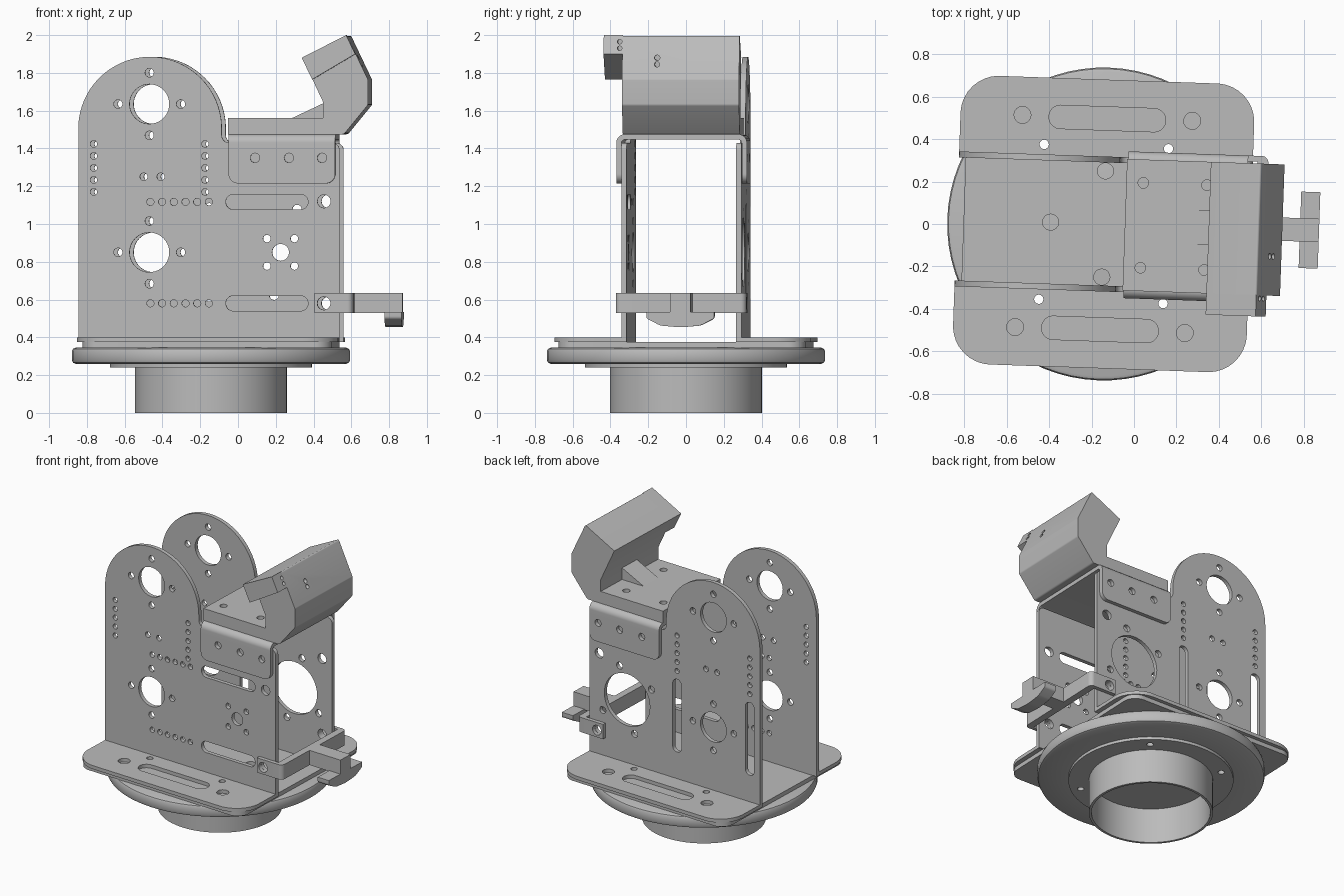
import bpy, bmesh
from math import sin, cos, pi, radians
from mathutils import Vector

if "Cube" in bpy.data.objects:
    bpy.data.objects.remove(bpy.data.objects["Cube"])

grey = bpy.data.materials.new("light grey")
grey.use_nodes = True
grey.diffuse_color = (0.5, 0.5, 0.5, 1)
grey.node_tree.nodes["Principled BSDF"].inputs["Base Color"].default_value = (0.5, 0.5, 0.5, 1)

TURN, CENTRE = radians(-2), (-0.143, 0, 0)


# ---- outline helpers ----
def rounded(corners, steps=10):
    """Polygon from (a, b, radius) corners, with each corner filleted."""
    pts, n = [], len(corners)
    for i, (a, b, r) in enumerate(corners):
        p = Vector((a, b))
        if r == 0:
            pts.append(p)
            continue
        d1 = (Vector(corners[i - 1][:2]) - p).normalized()
        d2 = (Vector(corners[(i + 1) % n][:2]) - p).normalized()
        half = d1.angle(d2) / 2
        mid = p + (d1 + d2).normalized() * r / sin(half)
        t = r * cos(half) / sin(half)
        v1, v2 = p + d1 * t - mid, p + d2 * t - mid
        for k in range(steps + 1):
            pts.append(mid + v1.lerp(v2, k / steps).normalized() * r)
    return pts


def rect(a0, b0, a1, b1, r=0):
    return rounded([(a0, b0, r), (a1, b0, r), (a1, b1, r), (a0, b1, r)])


def circle(a, b, r):
    n = 40 if r > 0.08 else 16
    return [Vector((a + r * cos(2 * pi * k / n), b + r * sin(2 * pi * k / n))) for k in range(n)]


def ring(a, b, dist, r, angles=(0, 90, 180, 270)):
    return [circle(a + dist * cos(radians(t)), b + dist * sin(radians(t)), r) for t in angles]


# ---- solid helpers ----
PLACE = {"x": lambda a, b, h: (h, a, b), "y": lambda a, b, h: (a, h, b), "z": lambda a, b, h: (a, b, h)}


def finish(name, bm):
    bmesh.ops.remove_doubles(bm, verts=bm.verts, dist=0.0001)
    bmesh.ops.recalc_face_normals(bm, faces=bm.faces)
    mesh = bpy.data.meshes.new(name)
    bm.to_mesh(mesh)
    bm.free()
    mesh.materials.append(grey)
    ob = bpy.data.objects.new(name, mesh)
    bpy.context.collection.objects.link(ob)
    ob.rotation_euler.z, ob.location = TURN, CENTRE
    return ob


def prism(name, outlines, axis, lo, hi):
    bm = bmesh.new()
    for pts in outlines:
        clean = [p for i, p in enumerate(pts) if (Vector(p) - Vector(pts[i - 1])).length > 0.0002]
        low = [bm.verts.new(PLACE[axis](p[0], p[1], lo)) for p in clean]
        face = bm.faces.new(low)
        ext = bmesh.ops.extrude_face_region(bm, geom=[face], use_keep_orig=True)
        move = Vector(PLACE[axis](0, 0, hi - lo))
        bmesh.ops.translate(bm, vec=move, verts=[g for g in ext["geom"] if isinstance(g, bmesh.types.BMVert)])
    return finish(name, bm)


def cut(ob, outlines, axis, lo, hi):
    cutter = prism("cutter", outlines, axis, lo, hi)
    cutter.hide_render = True
    mod = ob.modifiers.new("holes", "BOOLEAN")
    mod.object, mod.operation, mod.solver = cutter, "DIFFERENCE", "EXACT"
    graph = bpy.context.evaluated_depsgraph_get()
    mesh = bpy.data.meshes.new_from_object(ob.evaluated_get(graph))
    ob.modifiers.clear()
    ob.data = mesh
    bpy.data.objects.remove(cutter)
    return ob


# ---- round base with hollow tube, turned from a profile ----
profile = [(0, .345), (.717, .345), (.731, .339), (.737, .325), (.737, .28), (.731, .266), (.717, .26),
           (.535, .26), (.535, .24), (.402, .24), (.402, 0), (.385, 0), (.385, .25), (0, .25)]
bm = bmesh.new()
vs = [bm.verts.new((r, 0, z)) for r, z in profile]
edges = [bm.edges.new(pair) for pair in zip(vs, vs[1:])]
bmesh.ops.spin(bm, geom=vs + edges, axis=(0, 0, 1), cent=(0, 0, 0), angle=2 * pi, steps=72)
base = finish("round_base", bm)
bolts = [circle(u, v, .022) for u in (-.293, .293) for v in (-.365, .365)]
cut(base, bolts, "z", .1, .5)

# ---- square adapter plate ----
plate = prism("adapter_plate", [rect(-.66, -.655, .66, .655, .09)], "z", .344, .374)
cut(plate, bolts + ring(0, 0, .25, .038), "z", .3, .5)

# ---- side walls and their feet ----
wall_outline = rounded([(-.692, .376, 0), (-.692, 1.885, .38), (.068, 1.885, .38),
                        (.068, 1.43, .04), (.692, 1.43, .04), (.692, .376, 0)], 20)
shared = [circle(u, 1.25, .02) for u in (-.345, -.255)]
for z in (.85, 1.635):
    shared += [circle(-.315, z, .105)] + ring(-.315, z, .166, .023)
shared += [circle(u, 1.17 + .0635 * k, .018) for u in (-.61, -.02) for k in range(5)]
shared += [circle(.61, z, .035) for z in (.58, 1.12)]

front_only = [circle(.38, .85, .045)] + ring(.38, .85, .103, .02, (45, 135, 225, 315))
for z in (.58, 1.117):
    front_only += [circle(-.31 + .062 * k, z, .019) for k in range(6)]
    front_only.append(rect(.09, z - .04, .525, z + .04, .039))
back_only = [circle(.385, .85, .185)] + ring(.385, .85, .235, .025, (75, 147, 255, 327))
back_only += [rect(u - .035, .59, u + .035, 1.11, .034) for u in (-.61, -.02)]

for side, s, extra in (("front", -1, front_only), ("back", 1, back_only)):
    lo, hi = sorted((s * .29, s * .318))
    wall = prism(side + "_wall", [wall_outline], "y", lo, hi)
    cut(wall, shared + extra, "y", lo - .1, hi + .1)
    foot = prism(side + "_foot", [rounded([(-.692, s * .3, 0), (.692, s * .3, 0),
                                           (.692, s * .68, .18), (-.692, s * .68, .18)])], "z", .375, .4)
    slot = rect(-.275, s * .497 - .055, .275, s * .497 + .055, .054)
    feet_holes = [slot] + [circle(u, s * .5, .04) for u in (-.4, .4)]
    cut(foot, feet_holes + [circle(u, s * .365, .022) for u in (-.293, .293)], "z", .3, .5)

    # folded flap of the top cover
    lo, hi = sorted((s * .319, s * .346))
    flap = prism(side + "_cover_flap", [rounded([(.105, 1.4, 0), (.67, 1.4, 0),
                                                 (.67, 1.215, .05), (.105, 1.215, .05)])], "y", lo, hi)
    cut(flap, [circle(u, 1.35, .025) for u in (.245, .425, .6)], "y", lo - .1, hi + .1)

# ---- bent top cover ----
prism("top_cover", [rounded([(-.346, 1.4, 0), (-.346, 1.475, .045), (.346, 1.475, .045), (.346, 1.4, 0),
                             (.319, 1.4, 0), (.319, 1.447, .02), (-.319, 1.447, .02), (-.319, 1.4, 0)])],
      "x", .105, .67)

# ---- angled head on its mounting plate ----
head = prism("angled_head", [rounded([(.1, 1.475, 0), (.715, 1.475, .02), (.842, 1.63, .02), (.842, 1.765, .02),
                                      (.73, 2, .01), (.495, 1.88, 0), (.605, 1.645, 0), (.605, 1.56, 0),
                                      (.1, 1.56, 0)], 4)], "y", -.31, .31)
cut(head, [circle(u, v, .025) for u in (.18, .48) for v in (-.2, .2)], "z", 1.52, 1.6)
cut(head, [circle(-.125, z, .014) for z in (1.88, 1.845)], "x", .72, .95)
lip = prism("head_side_lip", [[(.495, 1.88), (.73, 2), (.778, 1.9), (.55, 1.765)]], "y", -.41, -.309)
cut(lip, [circle(-.325, z, .012) for z in (1.965, 1.93)], "x", .7, .9)
prism("head_gusset", [[(.42, 1.555), (.61, 1.555), (.61, 1.645)]], "y", -.08, .08)

# ---- clip bar wrapped around the walls ----
clip = prism("clip_bar", [rounded([(.56, -.346, 0), (.765, -.346, .03), (.765, .346, .03), (.56, .346, 0),
                                   (.56, .319, 0), (.715, .319, 0), (.715, -.319, 0), (.56, -.319, 0)])],
             "z", .53, .635)
cut(clip, [circle(.61, .58, .035)], "y", -.5, .5)
prism("clip_stem", [rect(.75, -.05, 1.015, .06)], "z", .53, .635)
prism("clip_thumb_pad", [rounded([(-.175, .535, 0), (-.175, .5, .02), (-.1, .462, .08), (.005, .453, .2),
                                  (.11, .462, .08), (.185, .5, .02), (.185, .535, 0)], 4)], "x", .925, 1.015)

# ---- shading ----
bpy.ops.object.select_all(action="DESELECT")
for ob in bpy.context.collection.objects:
    if ob.type == "MESH" and grey.name in ob.data.materials:
        ob.select_set(True)
        bpy.context.view_layer.objects.active = ob
bpy.ops.object.shade_smooth_by_angle(angle=radians(30))
